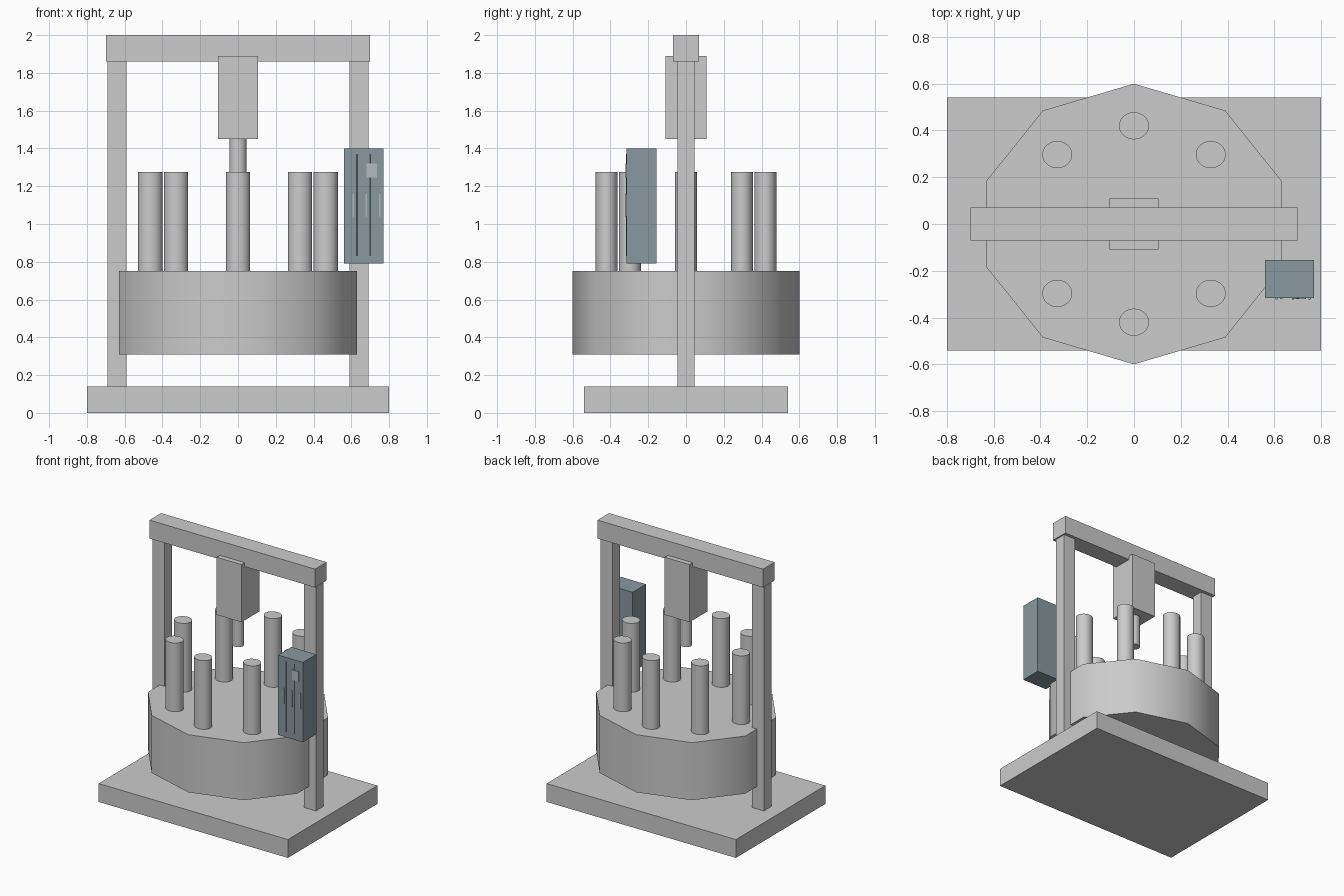
import bpy, math

if "Cube" in bpy.data.objects:
    bpy.data.objects.remove(bpy.data.objects["Cube"])

SX = 1.105  # the round parts are slightly wider in x than in y


def box(name, x0, x1, y0, y1, z0, z1, mat=None):
    bpy.ops.mesh.primitive_cube_add(size=1)
    ob = bpy.context.object
    ob.name = name
    ob.location = ((x0 + x1) / 2, (y0 + y1) / 2, (z0 + z1) / 2)
    ob.scale = (x1 - x0, y1 - y0, z1 - z0)
    bpy.ops.object.transform_apply(location=False, rotation=False, scale=True)
    if mat:
        ob.data.materials.append(mat)
    return ob


def cylinder(name, x, y, r, z0, z1, sides=32):
    bpy.ops.mesh.primitive_cylinder_add(vertices=sides, radius=r, depth=z1 - z0)
    ob = bpy.context.object
    ob.name = name
    ob.location = (x, y, (z0 + z1) / 2)
    ob.scale = (SX, 1, 1)
    bpy.ops.object.transform_apply(location=False, rotation=False, scale=True)
    bpy.ops.object.shade_smooth_by_angle(angle=math.radians(50))
    return ob


def material(name, color):
    mat = bpy.data.materials.new(name)
    mat.diffuse_color = color
    mat.use_nodes = True
    mat.node_tree.nodes["Principled BSDF"].inputs["Base Color"].default_value = mat.diffuse_color
    return mat


# Base and gantry
box("base_plate", -0.8, 0.8, -0.54, 0.54, 0, 0.14)
for side, s in (("left", -1), ("right", 1)):
    a, b = sorted((s * 0.59, s * 0.69))
    box(side + "_post", a, b, -0.045, 0.045, 0.14, 1.87)
box("top_beam", -0.7, 0.7, -0.07, 0.07, 1.86, 2.0)

# Press head and ram
box("press_head", -0.105, 0.105, -0.108, 0.108, 1.45, 1.89)
cylinder("ram", 0, 0, 0.04, 1.21, 1.46)

# Ten-sided turret with a ring of eight pins
cylinder("turret", 0, 0, 0.6, 0.31, 0.75, 10)
for i in range(8):
    a = i * math.pi / 4
    cylinder("pin", 0.42 * SX * math.cos(a), 0.42 * math.sin(a), 0.058, 0.74, 1.275)

# Control cabinet: three doors with seams, handles and a display
steel = material("cabinet_steel", (0.25, 0.32, 0.35, 1))
dark = material("seam_dark", (0.05, 0.07, 0.08, 1))
light = material("handle_grey", (0.45, 0.5, 0.52, 1))
box("control_cabinet", 0.56, 0.77, -0.316, -0.155, 0.79, 1.40, steel)
for x in (0.63, 0.70):
    box("door_seam", x - 0.005, x + 0.005, -0.318, -0.31, 0.83, 1.37, dark)
for x in (0.61, 0.68, 0.75):
    box("door_handle", x - 0.004, x + 0.004, -0.322, -0.31, 1.04, 1.16, light)
box("display", 0.68, 0.735, -0.32, -0.31, 1.245, 1.32, light)
